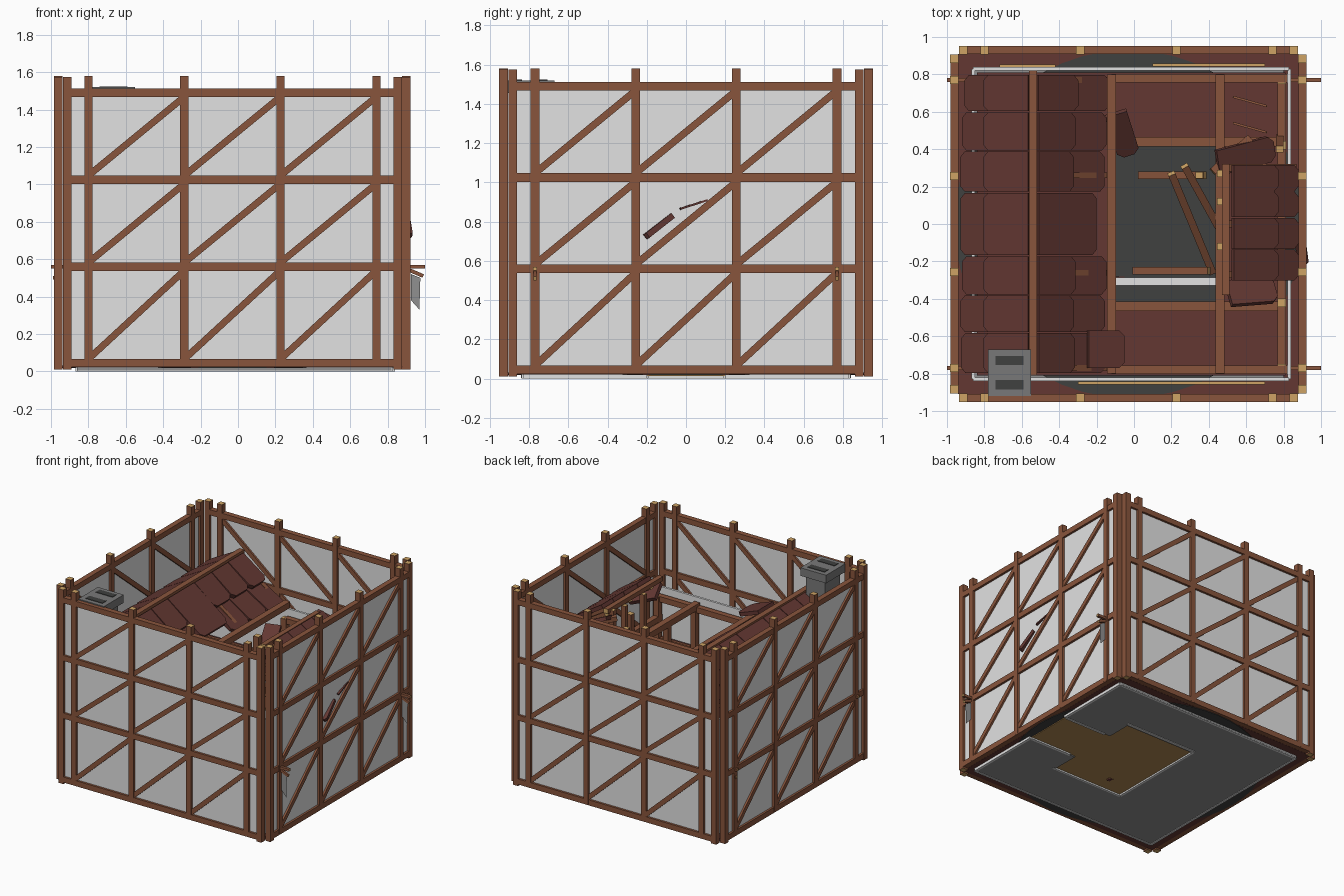
import bpy, bmesh, math, random
from mathutils import Vector, Matrix
random.seed(4)
CX = -0.03

def mat(name, r, g, b):
    m = bpy.data.materials.new(name)
    m.diffuse_color = (r, g, b, 1)
    return m

TIMBER = mat("timber brown", 0.25, 0.09, 0.045)
GRAIN = mat("cut end tan", 0.62, 0.37, 0.13)
PLASTER = mat("plaster grey", 0.76, 0.76, 0.76)
MAROON = mat("tile maroon", 0.125, 0.039, 0.032)
GROUND = mat("ground dark grey", 0.05, 0.052, 0.05)
SLAB = mat("slab grey", 0.28, 0.28, 0.28)
EARTH = mat("earth ochre", 0.44, 0.25, 0.085)
STONE = mat("stone grey", 0.19, 0.19, 0.19)

def box(bm, x0, x1, y0, y1, z0, z1, ends=None):
    """Axis box; ends = axis index whose two end faces use material slot 1."""
    m = Matrix.Translation(((x0+x1)/2, (y0+y1)/2, (z0+z1)/2)) @ Matrix.Diagonal((x1-x0, y1-y0, z1-z0, 1))
    vs = bmesh.ops.create_cube(bm, size=1, matrix=m)["verts"]
    if ends is not None:
        bm.normal_update()
        for f in {f for v in vs for f in v.link_faces}:
            if abs(f.normal[ends]) > 0.9:
                f.material_index = 1

def stick(bm, a, b, w=0.04, h=0.04):
    """Square beam from a to b with light cut ends."""
    a, b = Vector(a), Vector(b)
    d = b - a
    side = d.cross(Vector((0, 0, 1)))
    side = side.normalized() if side.length > 1e-5 else Vector((1, 0, 0))
    up = side.cross(d).normalized()
    ring = [[bm.verts.new(p + side*i*w/2 + up*j*h/2) for i, j in ((-1, -1), (1, -1), (1, 1), (-1, 1))] for p in (a, b)]
    for k in range(4):
        n = (k+1) % 4
        bm.faces.new((ring[0][k], ring[0][n], ring[1][n], ring[1][k]))
    for r in (ring[0][::-1], ring[1]):
        bm.faces.new(r).material_index = 1

def tile(bm, a, b, width, t=0.03, c=0.03, twist=0.0):
    """Roof slab running down from a to b, with clipped lower corners."""
    a, b = Vector(a), Vector(b)
    d = (b - a).normalized()
    L = (b - a).length
    s = Matrix.Rotation(twist, 3, d) @ d.cross(Vector((0, 0, 1))).normalized()
    n = s.cross(d).normalized()
    w = width/2
    pts = [(0, -w), (L-c, -w), (L, c-w), (L, w-c), (L-c, w), (0, w)]
    lo = [bm.verts.new(a + d*u + s*v) for u, v in pts]
    hi = [bm.verts.new(a + d*u + s*v + n*t) for u, v in pts]
    bm.faces.new(lo[::-1])
    bm.faces.new(hi)
    for i in range(6):
        j = (i+1) % 6
        bm.faces.new((lo[i], lo[j], hi[j], hi[i]))

def finish(bm, name, *mats):
    bmesh.ops.recalc_face_normals(bm, faces=bm.faces)
    me = bpy.data.meshes.new(name)
    bm.to_mesh(me)
    bm.free()
    for m in mats:
        me.materials.append(m)
    ob = bpy.data.objects.new(name, me)
    bpy.context.collection.objects.link(ob)
    return ob

# Outer timber frame and infill: one wall, turned four times
posts = [-0.77, -0.257, 0.257, 0.77]
rails = [0.045, 0.56, 1.025, 1.49]
D = -0.93
bm = bmesh.new()
for u in (-0.883, 0.883):
    box(bm, u-0.0225, u+0.0225, D-0.0225, D+0.0225, 0.01, 1.575, 2)
for u in posts:
    box(bm, u-0.022, u+0.022, D-0.0225, D+0.0225, 0.03, 1.58, 2)
for z in rails:
    box(bm, -0.862, 0.862, D-0.0215, D+0.0215, z-0.022, z+0.022)
for i in range(3):
    for j in range(3):
        stick(bm, (posts[i]+0.01, D, rails[j]+0.03), (posts[i+1]-0.01, D, rails[j+1]-0.03), 0.038, 0.036)
frame = finish(bm, "frame_front", TIMBER, GRAIN)
bm = bmesh.new()
box(bm, -0.861, 0.861, D-0.004, D+0.004, 0.04, 1.49)
panel = finish(bm, "panel_front", PLASTER)
for k, side in enumerate(("front", "right", "back", "left")):
    for src, part in ((frame, "frame_"), (panel, "panel_")):
        ob = src if k == 0 else bpy.data.objects.new(part + side, src.data)
        if k:
            bpy.context.collection.objects.link(ob)
        ob.location.x = CX
        ob.rotation_euler.z = k*math.pi/2

# Ground: round base, slab pieces around the courtyard, earth courtyard and gateway
bm = bmesh.new()
bmesh.ops.create_cone(bm, cap_ends=True, segments=48, radius1=0.93, radius2=0.93, depth=0.014,
                      matrix=Matrix.Translation((CX, 0, 0.025)))
finish(bm, "ground_base", GROUND)
bm = bmesh.new()
for x0, x1, y0, y1 in ((-0.86, -0.22, -0.84, 0.84), (-0.22, 0.82, 0.40, 0.84), (-0.22, 0.82, -0.84, -0.42),
                       (0.40, 0.82, 0.2, 0.40), (0.40, 0.82, -0.42, -0.2)):
    box(bm, x0, x1, y0, y1, 0.004, 0.0175)
finish(bm, "house_slab", SLAB)
bm = bmesh.new()
box(bm, -0.22, 0.40, -0.42, 0.40, 0.012, 0.0175)
box(bm, 0.40, 0.82, -0.2, 0.2, 0.012, 0.0175)
finish(bm, "courtyard_earth", EARTH)

# Dark plank skirt between frame and house
bm = bmesh.new()
for s in (-1, 1):
    box(bm, -0.94, 0.88, min(s*0.83, s*0.91), max(s*0.83, s*0.91), 0.022, 0.028)
    box(bm, CX+s*0.87-0.04, CX+s*0.87+0.04, -0.83, 0.83, 0.022, 0.028)
finish(bm, "plank_skirt", MAROON)

# Inner house walls of plaster
bm = bmesh.new()
for s in (-1, 1):
    box(bm, -0.86, 0.83, s*0.83-0.009, s*0.83+0.009, 0, 0.95)
box(bm, -0.868, -0.850, -0.83, 0.83, 0, 0.95)
box(bm, 0.822, 0.840, -0.83, -0.2, 0, 0.6)
box(bm, 0.822, 0.840, 0.2, 0.83, 0, 0.6)
box(bm, -0.232, -0.215, -0.42, 0.42, 0, 0.5)
box(bm, -0.22, 0.42, -0.435, -0.42, 0, 0.5)
box(bm, -0.22, 0.42, 0.42, 0.435, 0, 0.5)
box(bm, -0.1, 0.44, -0.33, -0.285, 0.02, 0.3)
for s in (-1, 1):
    box(bm, 0.45, 0.82, s*0.2-0.01, s*0.2+0.01, 0, 0.45)
finish(bm, "house_walls", PLASTER)

# Upper floor around the courtyard opening
bm = bmesh.new()
box(bm, -0.84, -0.1, -0.81, 0.81, 0.53, 0.56)
box(bm, -0.1, 0.81, 0.43, 0.81, 0.53, 0.56)
box(bm, -0.1, 0.81, -0.81, -0.42, 0.53, 0.56)
box(bm, 0.44, 0.81, -0.42, 0.43, 0.53, 0.56)
finish(bm, "upper_floor", MAROON)

# House beams, posts and projecting poles
bm = bmesh.new()
stick(bm, (-0.54, -0.81, 1.30), (-0.54, 0.82, 1.30), 0.045, 0.045)
stick(bm, (-0.12, -0.8, 1.0), (-0.12, 0.8, 1.0), 0.05, 0.05)
stick(bm, (0.46, -0.8, 0.9), (0.46, 0.8, 0.9), 0.05, 0.05)
stick(bm, (0.79, -0.8, 0.72), (0.79, 0.8, 0.72), 0.045, 0.045)
for s in (-1, 1):
    stick(bm, (-1.0, s*0.77, 0.56), (1.0, s*0.77, 0.56), 0.022, 0.02)
    stick(bm, (-0.12, s*0.78, 0.88), (0.82, s*0.78, 0.88), 0.045, 0.045)
    stick(bm, (-0.1, s*0.44, 0.57), (0.8, s*0.44, 0.57), 0.05, 0.04)
    for x in (-0.12, 0.46, 0.79):
        stick(bm, (x, s*0.77, 0.03), (x, s*0.77, 0.9), 0.045, 0.045)
        stick(bm, (x, s*0.42, 0.03), (x, s*0.42, 0.89), 0.045, 0.045)
    for y in (0.26, 0.77):
        stick(bm, (-0.54, s*y, 1.27), (-0.86, s*y, 1.04), 0.03, 0.03)
        stick(bm, (-0.54, s*y, 1.27), (-0.14, s*y, 0.97), 0.03, 0.03)
finish(bm, "house_beams", TIMBER, GRAIN)

# Broken rafters and scattered laths on the collapsed wing
bm = bmesh.new()
for a, b in (((0.20, 0.27, 1.02), (0.42, -0.26, 0.7)), ((0.27, 0.31, 1.08), (0.47, -0.05, 0.85)),
             ((0.03, 0.26, 0.75), (0.38, 0.26, 0.95)), ((0.0, -0.25, 0.6), (0.4, -0.25, 0.8)),
             ((0.35, 0.26, 0.6), (0.35, 0.26, 1.15)), ((0.465, 0.12, 0.85), (0.465, 0.12, 1.25)),
             ((0.465, -0.12, 0.85), (0.465, -0.12, 1.25)), ((0.465, 0.27, 0.85), (0.465, 0.27, 1.27)),
             ((0.49, 0.32, 1.27), (0.49, -0.38, 1.27)), ((0.5, 0.3, 1.24), (0.86, 0.3, 1.02)),
             ((0.5, 0.0, 1.24), (0.86, 0.0, 1.02)), ((0.5, -0.27, 1.24), (0.86, -0.27, 1.02)),
             ((0.42, 0.28, 1.22), (0.62, 0.46, 1.17)), ((0.78, 0.46, 0.7), (0.78, 0.40, 1.1))):
    stick(bm, a, b, 0.04, 0.036)
for y in (0.66, 0.52):
    stick(bm, (0.53, y+0.02, 0.6), (0.71, y-0.03, 0.62), 0.012, 0.012)
finish(bm, "broken_rafters", TIMBER, GRAIN)
bm = bmesh.new()
for x0, x1, y in ((-0.72, -0.42, 0.845), (0.1, 0.7, 0.85), (-0.3, 0.7, -0.85)):
    box(bm, x0, x1, y-0.007, y+0.007, 0.03, 0.06)
finish(bm, "loose_laths", GRAIN)

# Left wing roof: two slopes of big overlapping slabs
bm = bmesh.new()
edges = [-0.8, -0.58, -0.38, -0.17, 0.17, 0.39, 0.6, 0.8]
for k, (y0, y1) in enumerate(zip(edges, edges[1:])):
    y, w = (y0+y1)/2, (y1-y0)-0.006
    j = random.uniform(-0.015, 0.015)
    if k != 3:
        tile(bm, (-0.40, y, 1.13), (-0.16+j, y, 0.98), w)
    tile(bm, (-0.53, y, 1.28), (-0.33 + 0.12*(k == 3)+j, y, 1.13 - 0.08*(k == 3)), w, 0.035)
    tile(bm, (-0.55, y, 1.28), (-0.79, y, 1.15), w, 0.035)
    tile(bm, (-0.74, y, 1.16), (-0.90+j, y, 1.04), w)
finish(bm, "left_roof_tiles", MAROON)

# Right wing roof remnant and fallen slabs
bm = bmesh.new()
for y, w in ((0.245, 0.14), (0.105, 0.135), (-0.05, 0.165), (-0.22, 0.165)):
    tile(bm, (0.52, y, 1.28), (0.76, y, 1.13), w)
    tile(bm, (0.71, y, 1.14), (0.865, y, 1.03), w)
tile(bm, (0.44, 0.33, 1.22), (0.74, 0.41, 1.1), 0.14, twist=0.3)
tile(bm, (0.50, -0.38, 1.15), (0.75, -0.36, 1.05), 0.15, twist=-0.5)
tile(bm, (-0.1, 0.6, 0.9), (-0.03, 0.38, 0.75), 0.12)
tile(bm, (-0.25, -0.67, 1.1), (-0.06, -0.67, 1.03), 0.2)
# shards driven through the right wall
tile(bm, (0.885, -0.06, 0.82), (0.903, -0.20, 0.71), 0.06, 0.03, 0.015)
tile(bm, (0.893, 0.11, 0.905), (0.908, -0.03, 0.86), 0.03, 0.01, 0.005)
tile(bm, (-0.1, -0.3, 0.03), (0.0, -0.3, 0.002), 0.04, 0.015, 0.01)
finish(bm, "fallen_tiles", MAROON)

# Chimney with two flue slots
bm = bmesh.new()
box(bm, -0.75, -0.58, -0.89, -0.70, 0.56, 1.46)
box(bm, -0.78, -0.55, -0.92, -0.67, 1.455, 1.52)
finish(bm, "chimney", STONE)
bm = bmesh.new()
for y in (-0.73, -0.86):
    box(bm, -0.74, -0.59, y-0.025, y+0.025, 1.518, 1.524)
finish(bm, "chimney_flues", GROUND)

# Torn hangings under the projecting poles
bm = bmesh.new()
for s in (-1, 1):
    vs = [bm.verts.new((x, s*0.77, z)) for x, z in ((0.925, 0.52), (0.975, 0.50), (0.97, 0.33), (0.925, 0.38))]
    bmesh.ops.solidify(bm, geom=[bm.faces.new(vs)], thickness=0.008)
finish(bm, "torn_hangings", SLAB)
bm = bmesh.new()
for s in (-1, 1):
    stick(bm, (0.92, s*0.77, 0.54), (0.99, s*0.77, 0.51), 0.016, 0.02)
stick(bm, (-0.96, 0.77, 0.50), (-0.99, 0.77, 0.50), 0.02, 0.02)
finish(bm, "hanging_rods", TIMBER, GRAIN)
